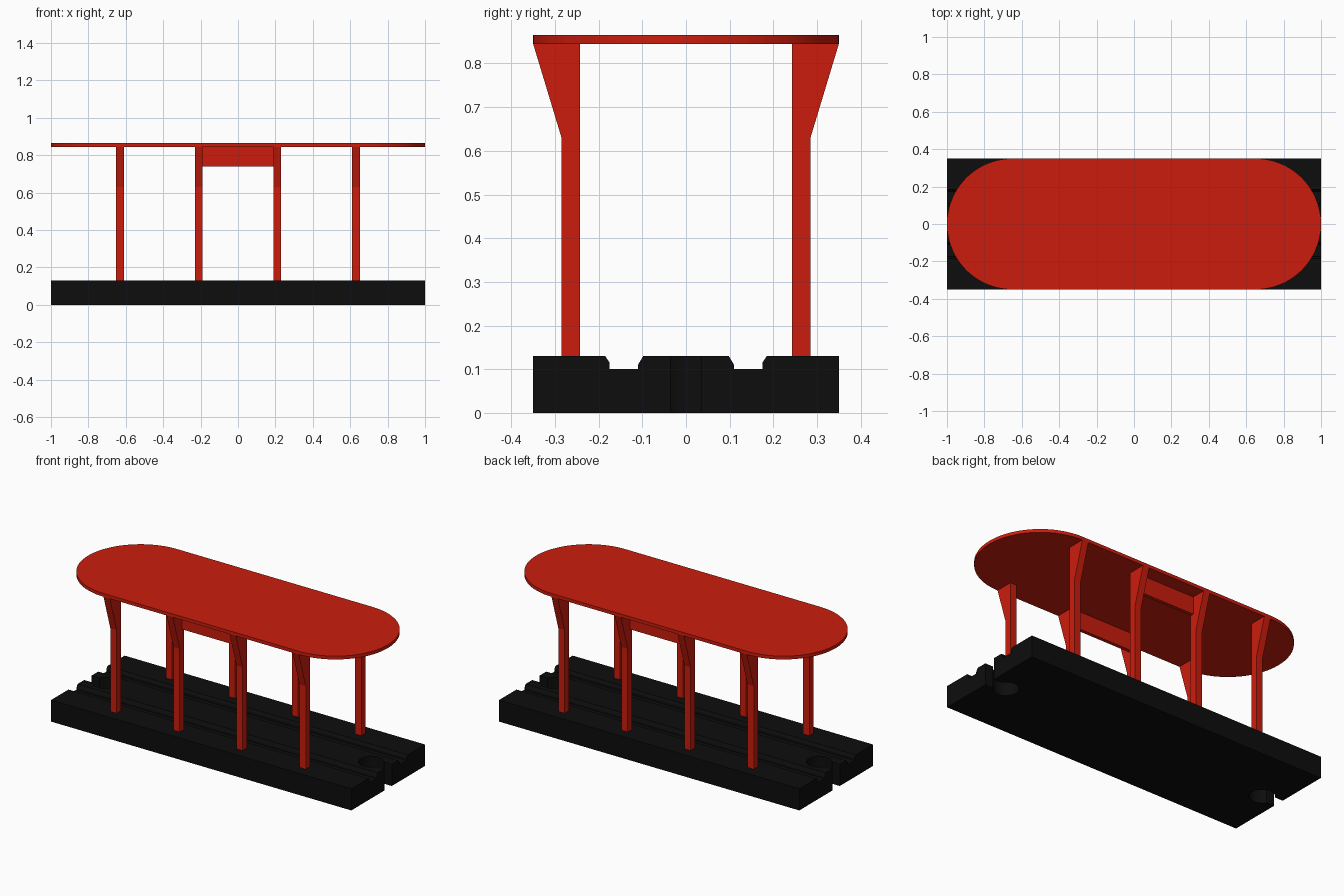
import bpy, bmesh, math

if "Cube" in bpy.data.objects:
    bpy.data.objects.remove(bpy.data.objects["Cube"])

def material(name, color):
    m = bpy.data.materials.new(name)
    m.diffuse_color = color
    m.use_nodes = True
    m.node_tree.nodes["Principled BSDF"].inputs["Base Color"].default_value = m.diffuse_color
    return m

RED = material("red", (0.6, 0.012, 0.004, 1))
BLACK = material("black", (0.004, 0.004, 0.004, 1))

def prism(name, pts, vec, mat):
    """Extrude a closed 3D outline along vec into a solid object."""
    bm = bmesh.new()
    face = bm.faces.new([bm.verts.new(p) for p in pts])
    ext = bmesh.ops.extrude_face_region(bm, geom=[face])
    verts = [g for g in ext["geom"] if isinstance(g, bmesh.types.BMVert)]
    bmesh.ops.translate(bm, verts=verts, vec=vec)
    bmesh.ops.recalc_face_normals(bm, faces=bm.faces)
    mesh = bpy.data.meshes.new(name)
    bm.to_mesh(mesh)
    bm.free()
    ob = bpy.data.objects.new(name, mesh)
    bpy.context.collection.objects.link(ob)
    mesh.materials.append(mat)
    return ob

def arc(cx, r, a0, a1, n):
    return [(cx + r * math.cos(a0 + (a1 - a0) * i / n),
             r * math.sin(a0 + (a1 - a0) * i / n)) for i in range(n + 1)]

def smooth(ob):
    bpy.ops.object.select_all(action='DESELECT')
    bpy.context.view_layer.objects.active = ob
    ob.select_set(True)
    bpy.ops.object.shade_smooth_by_angle(angle=math.radians(30))

# Track base: cross-section with two wheel grooves, extruded along x
half = [(0.098, 0.13), (0.11, 0.11), (0.11, 0.1), (0.175, 0.1),
        (0.175, 0.115), (0.185, 0.13), (0.35, 0.13), (0.35, 0)]
section = half + [(-y, z) for y, z in reversed(half)]
base = prism("track_base", [(-1, y, z) for y, z in section], (2, 0, 0), BLACK)

# Keyhole connector sockets cut through both ends
neck = 0.035
R, CX = 0.07, 0.887
a = math.asin(neck / R)
for side, s in (("left", -1), ("right", 1)):
    outline = arc(CX, R, a, 2 * math.pi - a, 32) + [(1.1, -neck), (1.1, neck)]
    cutter = prism(f"socket_cutter_{side}", [(s * x, y, -0.1) for x, y in outline],
                   (0, 0, 0.4), BLACK)
    cutter.hide_render = True
    cutter.hide_set(True)
    mod = base.modifiers.new(f"socket_{side}", 'BOOLEAN')
    mod.operation = 'DIFFERENCE'
    mod.solver = 'EXACT'
    mod.object = cutter

# Bake the sockets and remove the cutters
dg = bpy.context.evaluated_depsgraph_get()
baked = bpy.data.meshes.new_from_object(base.evaluated_get(dg))
for mod in list(base.modifiers):
    bpy.data.objects.remove(mod.object)
base.modifiers.clear()
base.data = baked
smooth(base)

# Roof: thin slab with rounded ends
stadium = (arc(0.65, 0.35, -math.pi / 2, math.pi / 2, 40)
           + arc(-0.65, 0.35, math.pi / 2, 3 * math.pi / 2, 40))
roof = prism("roof", [(x, y, 0.845) for x, y in stadium], (0, 0, 0.02), RED)
smooth(roof)

# Posts flaring outward under the roof, and a sign board on each side
W = 0.042
post = [(0.243, 0.13), (0.285, 0.13), (0.285, 0.63), (0.35, 0.845), (0.243, 0.845)]
for side, s in (("front", -1), ("back", 1)):
    for i, x in enumerate((-0.63, -0.21, 0.21, 0.63)):
        prism(f"{side}_post_{i + 1}", [(x - W / 2, s * y, z) for y, z in post],
              (W, 0, 0), RED)
    prism(f"{side}_sign_board",
          [(-0.19, s * y, z) for y, z in ((0.243, 0.74), (0.264, 0.74),
                                          (0.264, 0.845), (0.243, 0.845))],
          (0.38, 0, 0), RED)
